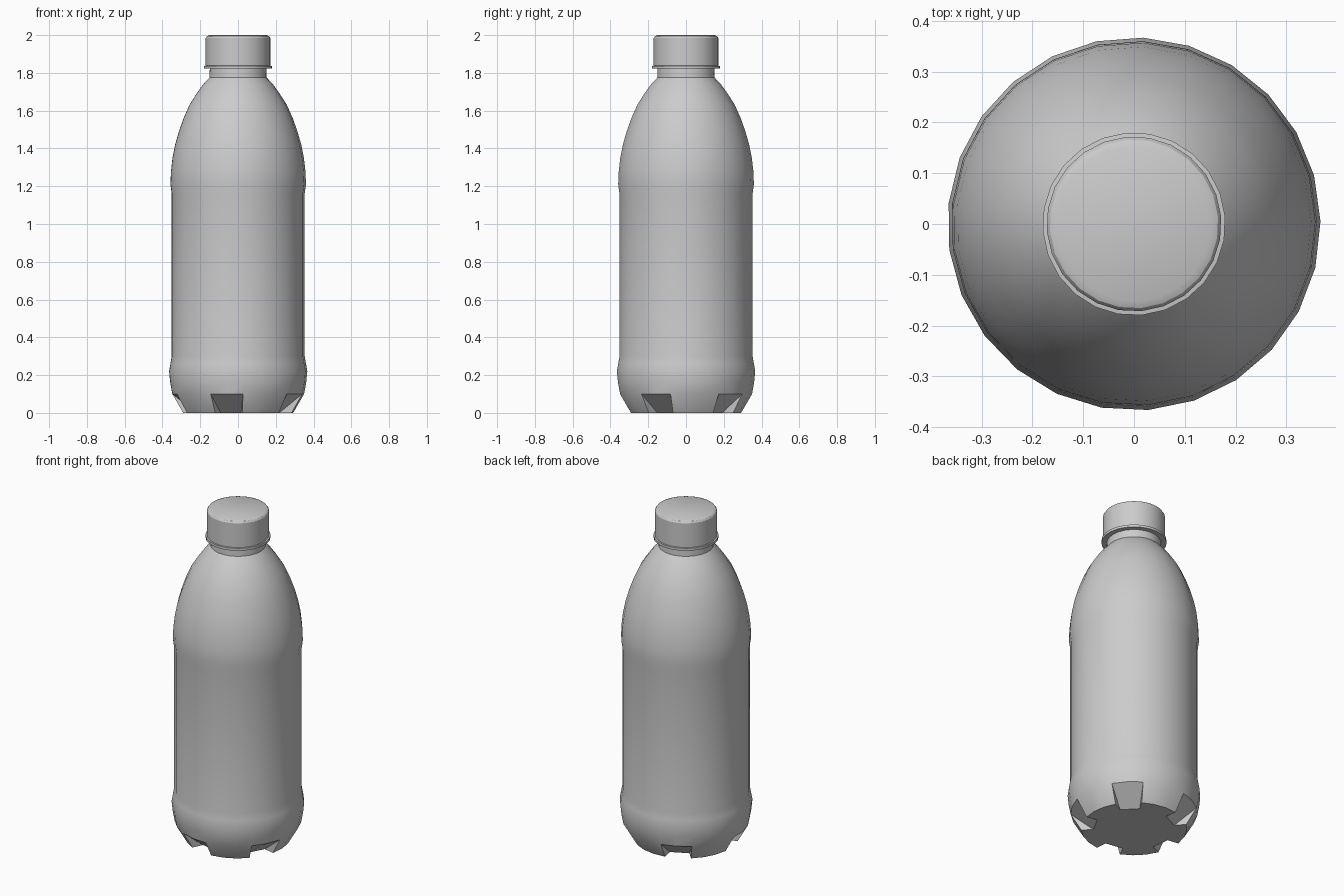
import bpy, bmesh, math

cube = bpy.data.objects.get("Cube")
if cube:
    bpy.data.objects.remove(cube, do_unlink=True)

SIDES = 25                 # five feet, each five segments with its groove
STEP = 360 / SIDES
START = 260                # angle of the first groove, in degrees

grey = bpy.data.materials.new("plain grey")
grey.use_nodes = True
grey.diffuse_color = (0.6, 0.6, 0.6, 1)
bsdf = grey.node_tree.nodes["Principled BSDF"]
bsdf.inputs["Base Color"].default_value = (0.6, 0.6, 0.6, 1)
bsdf.inputs["Roughness"].default_value = 0.6


def polar(r, angle, z):
    a = math.radians(angle)
    return (r * math.cos(a), r * math.sin(a), z)


def lathe(bm, profile, sides, start):
    """Stack rings along a (radius, height) profile and return them."""
    rings = [[bm.verts.new(polar(r, start + i * 360 / sides, z)) for i in range(sides)]
             for r, z in profile]
    for low, high in zip(rings, rings[1:]):
        for i in range(sides):
            j = (i + 1) % sides
            bm.faces.new((low[i], low[j], high[j], high[i]))
    return rings


def finish(bm, name):
    bmesh.ops.recalc_face_normals(bm, faces=bm.faces)
    mesh = bpy.data.meshes.new(name)
    bm.to_mesh(mesh)
    bm.free()
    mesh.materials.append(grey)
    obj = bpy.data.objects.new(name, mesh)
    bpy.context.collection.objects.link(obj)
    bpy.ops.object.select_all(action="DESELECT")
    obj.select_set(True)
    bpy.context.view_layer.objects.active = obj
    bpy.ops.object.shade_smooth_by_angle(angle=math.radians(30))
    return obj


# Bottle body: lower bulge, straight label band, domed shoulder and neck
body_profile = [
    (0.350, 0.10), (0.361, 0.16), (0.367, 0.22), (0.360, 0.26), (0.353, 0.30),
    (0.353, 1.16), (0.360, 1.21), (0.357, 1.28), (0.349, 1.35), (0.335, 1.42),
    (0.315, 1.49), (0.290, 1.56), (0.259, 1.63), (0.221, 1.69), (0.185, 1.74),
    (0.152, 1.775), (0.150, 1.83),
]
bm = bmesh.new()
rim = lathe(bm, body_profile, SIDES, START)[0]

# Feet: five sloping lobes split by grooves that run inward to the flat bottom
outline = []
for k in range(5):
    c = 5 * k
    angle = START + c * STEP
    up = [rim[(c + i) % SIDES] for i in range(-1, 5)]
    inner = [bm.verts.new(polar(0.225, angle + s * 14, 0)) for s in (-1, 1)]
    foot = [bm.verts.new(polar(0.292, angle + i * STEP, 0)) for i in range(1, 5)]
    bm.faces.new((up[0], up[1], up[2], inner[1], inner[0]))      # groove floor
    bm.faces.new((up[2], foot[0], inner[1]))                     # groove wall
    for i in range(3):                                           # lobe
        bm.faces.new((up[i + 2], up[i + 3], foot[i + 1], foot[i]))
    outline += inner + foot
for k in range(5):                                               # opposite groove walls
    bm.faces.new((rim[5 * k - 1], outline[6 * k], outline[6 * k - 1]))
bm.faces.new(outline)
finish(bm, "bottle_body")

# Screw cap with bevelled top and a thin lip round its lower edge
cap_profile = [
    (0.140, 1.822), (0.180, 1.822), (0.180, 1.837), (0.172, 1.838),
    (0.172, 1.985), (0.166, 1.994), (0.152, 2.00),
]
bm = bmesh.new()
rings = lathe(bm, cap_profile, 24, 5)
bm.faces.new(rings[-1])
bm.faces.new(rings[0])
finish(bm, "screw_cap")
